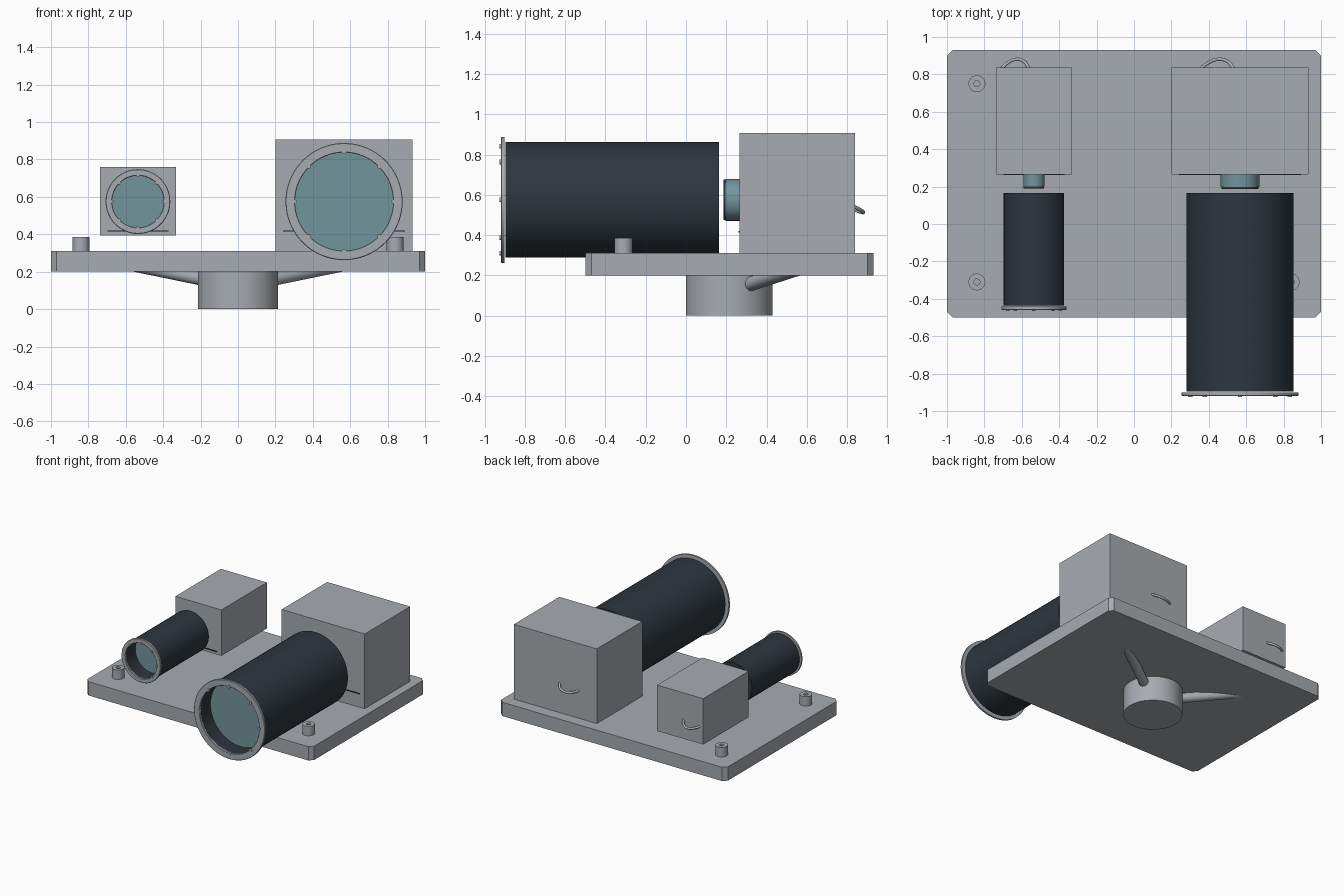
import bpy, bmesh, math
from mathutils import Vector, Matrix

default = bpy.data.objects.get("Cube")
if default:
    bpy.data.objects.remove(default, do_unlink=True)


def material(name, rgb):
    m = bpy.data.materials.new(name)
    m.use_nodes = True
    m.diffuse_color = (*rgb, 1)
    m.node_tree.nodes["Principled BSDF"].inputs["Base Color"].default_value = (*rgb, 1)
    return m


GREY = material("brushed grey", (0.39, 0.41, 0.44))
DARK = material("dark tube", (0.027, 0.037, 0.047))
GLASS = material("teal glass", (0.17, 0.30, 0.34))
BLACK = material("black slot", (0.01, 0.01, 0.012))


def finish(name, bm, mat):
    bmesh.ops.recalc_face_normals(bm, faces=bm.faces)
    mesh = bpy.data.meshes.new(name)
    bm.to_mesh(mesh)
    bm.free()
    for p in mesh.polygons:
        p.use_smooth = True
    mesh.set_sharp_from_angle(angle=math.radians(35))
    mesh.materials.append(mat)
    obj = bpy.data.objects.new(name, mesh)
    bpy.context.collection.objects.link(obj)
    return obj


def box(name, low, high, mat, corner=0):
    low, high = Vector(low), Vector(high)
    bm = bmesh.new()
    bmesh.ops.create_cube(bm, size=1)
    bmesh.ops.scale(bm, vec=high - low, verts=bm.verts)
    bmesh.ops.translate(bm, vec=(low + high) / 2, verts=bm.verts)
    if corner:
        upright = [e for e in bm.edges
                   if abs(e.verts[0].co.z - e.verts[1].co.z) > 0.01]
        bmesh.ops.bevel(bm, geom=upright, offset=corner, segments=1, affect='EDGES')
    return finish(name, bm, mat)


def rod(name, start, end, radius, mat, sides=32):
    start, end = Vector(start), Vector(end)
    axis = end - start
    bm = bmesh.new()
    turn = axis.to_track_quat('Z', 'Y').to_matrix().to_4x4()
    bmesh.ops.create_cone(bm, cap_ends=True, segments=sides, radius1=radius,
                          radius2=radius, depth=axis.length,
                          matrix=Matrix.Translation((start + end) / 2) @ turn)
    return finish(name, bm, mat)


def lathe(name, profile, origin, axis, mat, closed=False, sides=64):
    """Spin (radius, distance) points about an axis through origin."""
    bm = bmesh.new()
    turn = Vector(axis).to_track_quat('Z', 'Y').to_matrix()
    points = profile + profile[:1] if closed else profile
    verts = [bm.verts.new(turn @ Vector((r, 0, d)) + Vector(origin)) for r, d in points]
    edges = [bm.edges.new(pair) for pair in zip(verts, verts[1:])]
    bmesh.ops.spin(bm, geom=verts + edges, cent=origin, axis=axis,
                   angle=math.tau, steps=sides, use_duplicate=False)
    bmesh.ops.remove_doubles(bm, verts=bm.verts, dist=0.0002)
    return finish(name, bm, mat)


def cable(name, points):
    curve = bpy.data.curves.new(name, 'CURVE')
    curve.dimensions = '3D'
    curve.bevel_depth = 0.009
    curve.bevel_resolution = 3
    curve.use_fill_caps = True
    spline = curve.splines.new('BEZIER')
    spline.bezier_points.add(len(points) - 1)
    for bp, co in zip(spline.bezier_points, points):
        bp.co = co
        bp.handle_left_type = bp.handle_right_type = 'AUTO'
    curve.materials.append(GREY)
    bpy.context.collection.objects.link(bpy.data.objects.new(name, curve))


# Base plate, pivot and its two braces
box("base_plate", (-1, -0.5, 0.2), (1, 0.93, 0.31), GREY, corner=0.03)
rod("pivot_post", (0, 0.214, 0), (0, 0.214, 0.2), 0.215, GREY, 64)
for side, word in ((1, "left"), (-1, "right")):
    rod(word + "_brace", (0, 0.21, 0.122), (side * 0.55, 0.56, 0.235), 0.036, GREY)

# Mounting knobs with a socket in the top
knob = [(0, 0), (0.045, 0), (0.045, 0.075), (0.016, 0.075), (0.016, 0.05), (0, 0.05)]
for word, x, y in (("front_left", 0.84, -0.31), ("front_right", -0.84, -0.31),
                   ("back_right", -0.84, 0.75)):
    lathe(word + "_knob", knob, (x, y, 0.31), (0, 0, 1), GREY, sides=32)


def camera_unit(word, x, low, high, front, radius, ring_out, ring_in, lens, cap):
    """Housing, shade tube, trim ring, window and rear lens along the y axis."""
    z = 0.575
    back = 0.165
    wall = radius * 0.93
    housing = box(word + "_housing", low, high, GREY)
    box(word + "_slot", (low[0] + 0.04, low[1] - 0.004, 0.414),
        (high[0] - 0.04, low[1] + 0.002, 0.421), BLACK)

    # Shade tube, closed at the rear
    lathe(word + "_tube", [(0, back), (radius, back), (radius, front),
                           (wall, front), (wall, back - 0.02), (0, back - 0.02)],
          (x, 0, z), (0, 1, 0), DARK)
    rod(word + "_window", (x, front + 0.12, z), (x, front + 0.135, z), wall + 0.002, GLASS, 64)

    # Trim ring with eight bolts
    f, b, c = front - 0.024, front - 0.007, 0.003
    lathe(word + "_ring", [(ring_in, f + c), (ring_in + c, f), (ring_out - c, f),
                           (ring_out, f + c), (ring_out, b), (ring_in, b)],
          (x, 0, z), (0, 1, 0), GREY, closed=True)
    size = 0.006 + radius * 0.02
    for i in range(8):
        a = i * math.tau / 8
        spot = Vector((x + (ring_in + size * 0.3) * math.cos(a), f,
                       z + (ring_in + size * 0.3) * math.sin(a)))
        rod(f"{word}_bolt_{i + 1}", spot - Vector((0, 0.006, 0)),
            spot + Vector((0, 0.012, 0)), size, GREY, 12)

    # Lens on the housing front
    rod(word + "_lens", (x, cap + 0.01, z), (x, low[1] + 0.01, z), lens, GLASS, 48)
    rod(word + "_lens_rim", (x, cap, z), (x, cap + 0.01, z), lens * 0.96, DARK, 48)

    # Cable loop on the housing back
    cx = (low[0] + high[0]) / 2
    reach = (high[0] - low[0]) * 0.15 + 0.0
    wide = 0.075 if word == "small" else 0.09
    mid = -0.635 if word == "small" else 0.445
    y = high[1]
    cable(word + "_cable", [(mid + wide, y - 0.01, 0.545), (mid + wide * 0.6, y + 0.032, 0.522),
                            (mid, y + 0.042, 0.512), (mid - wide * 0.6, y + 0.02, 0.518),
                            (mid - wide, y - 0.01, 0.53)])


camera_unit("large", 0.567, (0.2, 0.265, 0.31), (0.932, 0.838, 0.906),
            -0.895, 0.287, 0.313, 0.262, 0.104, 0.187)
camera_unit("small", -0.535, (-0.738, 0.265, 0.394), (-0.332, 0.838, 0.76),
            -0.435, 0.162, 0.173, 0.138, 0.057, 0.19)
